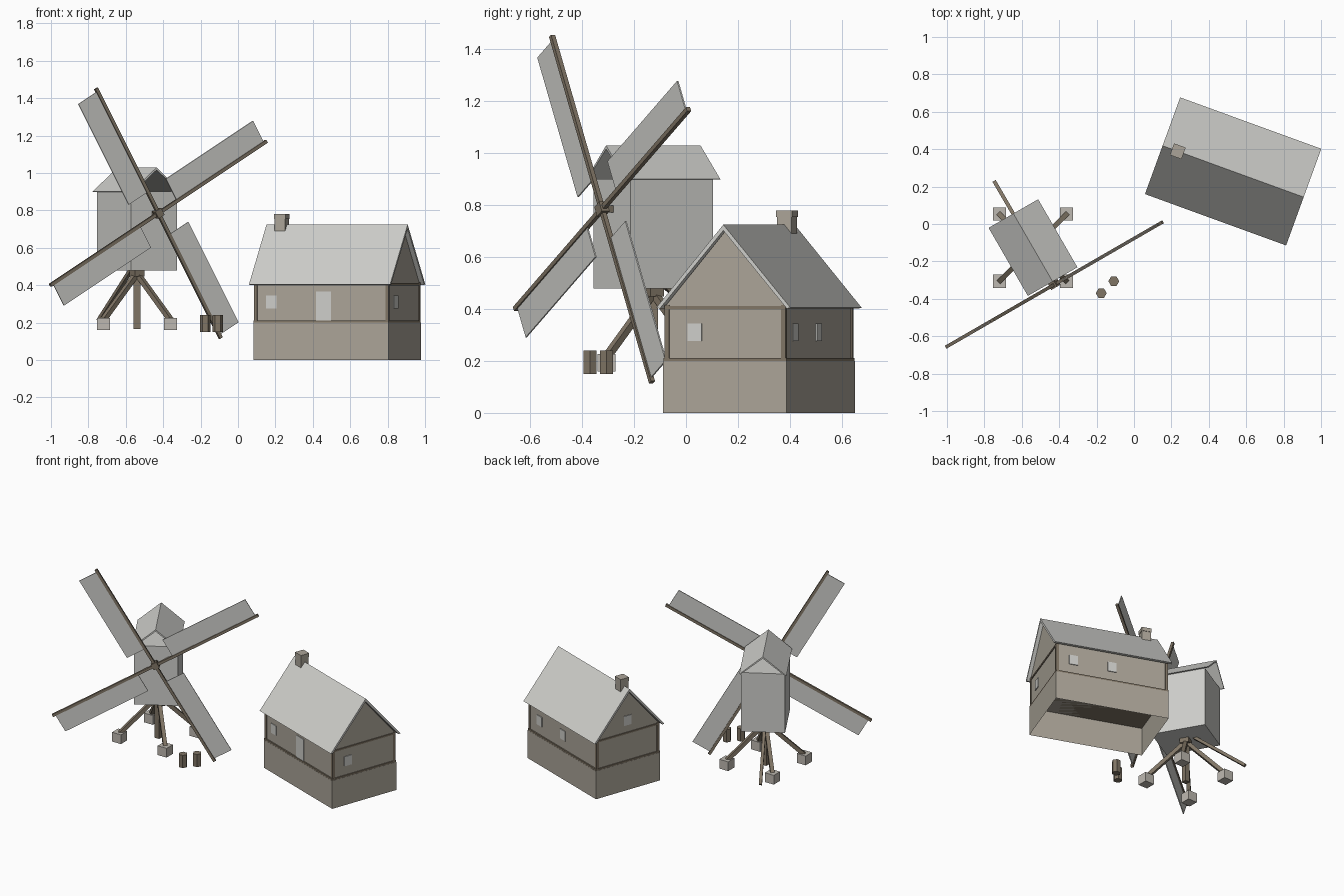
import bpy, bmesh
from math import radians, pi
from mathutils import Matrix, Vector

cube = bpy.data.objects.get("Cube")
if cube:
    bpy.data.objects.remove(cube, do_unlink=True)


def material(name, r, g, b):
    lin = [((c / 255 + 0.055) / 1.055) ** 2.4 for c in (r, g, b)]
    m = bpy.data.materials.new(name)
    m.use_nodes = True
    m.diffuse_color = (*lin, 1)
    m.node_tree.nodes["Principled BSDF"].inputs["Base Color"].default_value = (*lin, 1)
    return m


GREY = material("pale_grey", 206, 206, 202)
TAN = material("tan_wall", 171, 164, 152)
WOOD = material("brown_wood", 128, 117, 101)
STONE = material("light_stone", 190, 185, 177)


def frame(x, y, degrees):
    return Matrix.Translation((x, y, 0)) @ Matrix.Rotation(radians(degrees), 4, "Z")


HOUSE = frame(0.53, 0.281, -20)   # local x runs along the ridge
MILL = frame(-0.54, -0.126, -60)  # local x points to the sails
WORLD = Matrix.Identity(4)


def finish(name, bm, matrix, mat):
    bmesh.ops.recalc_face_normals(bm, faces=bm.faces)
    me = bpy.data.meshes.new(name)
    bm.to_mesh(me)
    bm.free()
    me.materials.append(mat)
    ob = bpy.data.objects.new(name, me)
    ob.matrix_world = matrix
    bpy.context.collection.objects.link(ob)
    return ob


def box(name, base, center, size, mat, turn=0, open_bottom=False):
    bm = bmesh.new()
    bmesh.ops.create_cube(bm, size=1)
    bmesh.ops.scale(bm, vec=size, verts=bm.verts)
    if open_bottom:
        low = [f for f in bm.faces if f.calc_center_median().z < -size[2] * 0.49]
        bmesh.ops.delete(bm, geom=low, context="FACES_ONLY")
    bmesh.ops.translate(bm, vec=center, verts=bm.verts)
    return finish(name, bm, base @ Matrix.Rotation(turn, 4, "X"), mat)


def prism(name, base, profile, length, mat):
    """Extrude a (y, z) outline along local x."""
    bm = bmesh.new()
    face = bm.faces.new([bm.verts.new((-length / 2, y, z)) for y, z in profile])
    out = bmesh.ops.extrude_face_region(bm, geom=[face])
    moved = [v for v in out["geom"] if isinstance(v, bmesh.types.BMVert)]
    bmesh.ops.translate(bm, vec=(length, 0, 0), verts=moved)
    return finish(name, bm, base, mat)


def gable_roof(name, base, half, eave, ridge, thick, length):
    prism(name, base, [(-half, eave), (0, ridge), (half, eave),
                       (half - thick, eave - thick * 0.2), (0, ridge - thick * 1.5),
                       (thick - half, eave - thick * 0.2)], length, GREY)


def beam(name, start, end, width, mat):
    a, b = Vector(start), Vector(end)
    bm = bmesh.new()
    bmesh.ops.create_cube(bm, size=1)
    bmesh.ops.scale(bm, vec=(width, width, (b - a).length), verts=bm.verts)
    turn = (b - a).to_track_quat("Z", "Y").to_matrix().to_4x4()
    return finish(name, bm, Matrix.Translation((a + b) / 2) @ turn, mat)


# House: hollow plinth, walls with gables, roof
box("house_plinth", HOUSE, (0, 0, 0.1), (0.77, 0.506, 0.2), TAN, open_bottom=True)
prism("house_walls", HOUSE, [(-0.243, 0.2), (0.243, 0.2), (0.243, 0.415),
                             (0, 0.7), (-0.243, 0.415)], 0.756, TAN)
gable_roof("house_roof", HOUSE, 0.275, 0.405, 0.725, 0.015, 0.803)

# House timber frame
box("sill_beam", HOUSE, (0, 0, 0.206), (0.768, 0.504, 0.012), WOOD)
for sx, end in ((-1, "right"), (1, "left")):
    box(f"tie_beam_{end}", HOUSE, (sx * 0.377, 0, 0.405), (0.012, 0.49, 0.012), WOOD)
    for sy, side in ((-1, "front"), (1, "back")):
        box(f"corner_post_{side}_{end}", HOUSE, (sx * 0.374, sy * 0.239, 0.31),
            (0.018, 0.018, 0.21), WOOD)

# Door and windows
box("front_door", HOUSE, (0.012, -0.244, 0.29), (0.085, 0.008, 0.155), GREY)
for name, u, v, z, on_end in (("front_window", -0.285, -0.244, 0.31, False),
                              ("back_window_left", 0.263, 0.244, 0.31, False),
                              ("back_window_right", 0, 0.244, 0.31, False),
                              ("left_end_window", 0.379, -0.125, 0.31, True),
                              ("gable_window", -0.379, 0, 0.495, True)):
    box(name, HOUSE, (u, v, z), (0.008, 0.058, 0.068) if on_end else (0.058, 0.008, 0.068), GREY)

# Chimney
box("chimney", HOUSE, (-0.315, 0, 0.705), (0.06, 0.06, 0.13), TAN)
box("chimney_cap", HOUSE, (-0.315, 0, 0.767), (0.066, 0.066, 0.026), TAN)

# Mill body with open-gabled roof
box("mill_body", MILL, (0, 0, 0.69), (0.367, 0.285, 0.42), GREY)
gable_roof("mill_roof", MILL, 0.153, 0.9, 1.03, 0.009, 0.42)

# Trestle: post, four braces on footings, tail pole
cx, cy = MILL.translation.x, MILL.translation.y
box("mill_post", WORLD, (cx, cy, 0.325), (0.036, 0.036, 0.32), WOOD)
box("post_collar", MILL, (0, 0, 0.465), (0.06, 0.06, 0.035), WOOD)
for sx, a in ((-1, "right"), (1, "left")):
    for sy, b in ((-1, "front"), (1, "back")):
        x, y = cx + sx * 0.18, cy + sy * 0.18
        box(f"footing_{b}_{a}", WORLD, (x, y, 0.193), (0.07, 0.07, 0.066), STONE)
        beam(f"brace_{b}_{a}", (x, y, 0.215), (cx + sx * 0.01, cy + sy * 0.01, 0.45), 0.026, WOOD)
beam("tail_pole", (-0.745, 0.225, 0.21), (-0.57, -0.075, 0.485), 0.02, WOOD)

# Sails: hub, axle, four arms each with a flat blade
hub = MILL @ Matrix.Translation((0.228, 0, 0.785))
box("sail_axle", hub, (-0.03, 0, 0), (0.07, 0.026, 0.026), WOOD)
box("sail_hub", hub, (0, 0, 0), (0.035, 0.042, 0.042), WOOD, radians(30))
for i in range(4):
    turn = radians(30) + i * pi / 2
    box(f"sail_arm_{i + 1}", hub, (0, 0.385, 0), (0.018, 0.77, 0.018), WOOD, turn)
    box(f"sail_blade_{i + 1}", hub, (0, 0.442, 0.068), (0.006, 0.62, 0.136), GREY, turn)

# Hexagonal bollards
for i, (x, y) in enumerate(((-0.175, -0.37), (-0.108, -0.306))):
    bm = bmesh.new()
    bmesh.ops.create_cone(bm, cap_ends=True, segments=6, radius1=0.029, radius2=0.029, depth=0.09)
    bmesh.ops.rotate(bm, verts=bm.verts, matrix=Matrix.Rotation(radians(30), 3, "Z"))
    finish(f"bollard_{i + 1}", bm, Matrix.Translation((x, y, 0.195)), WOOD)
